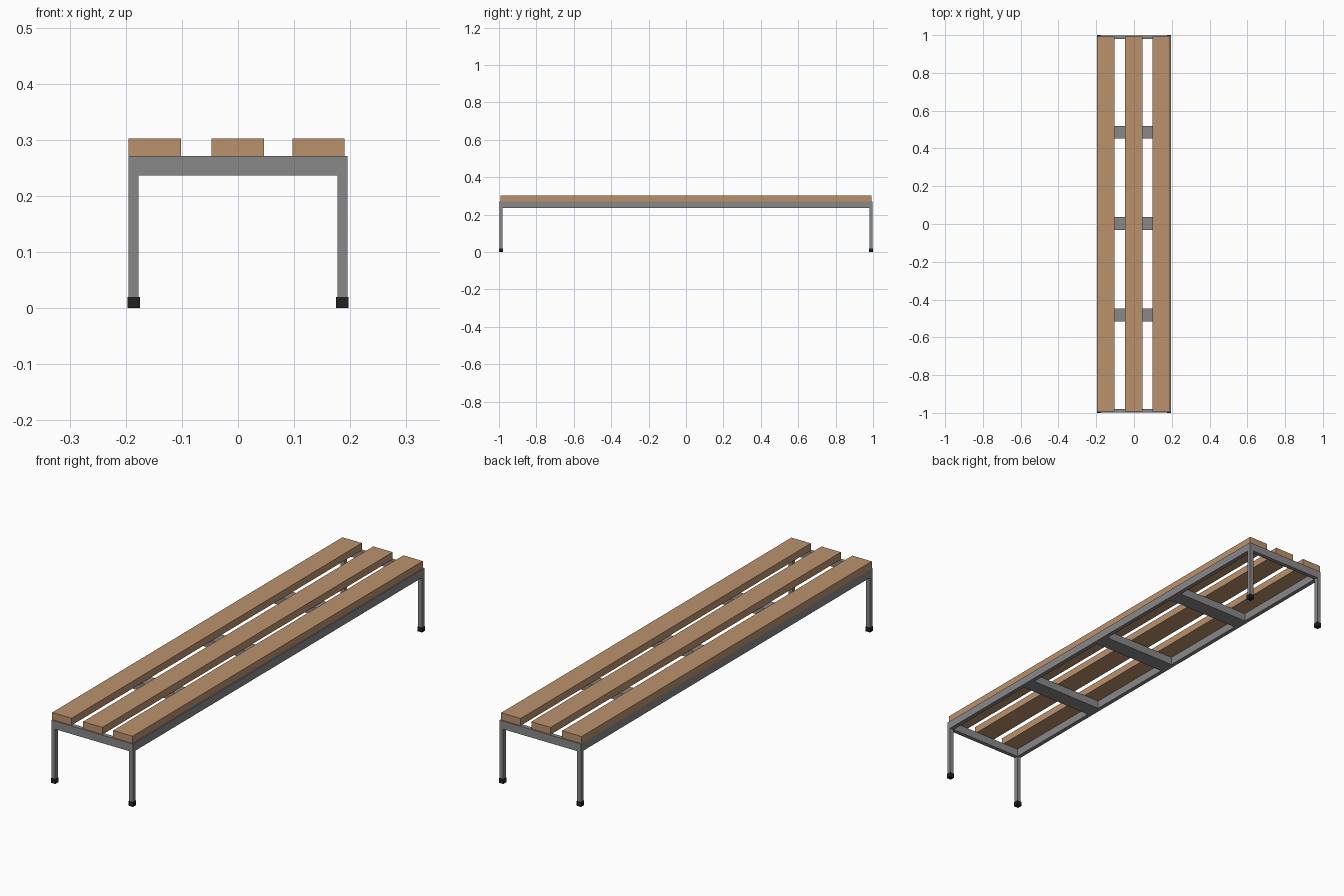
import bpy
import bmesh
from mathutils import Matrix, Vector

if "Cube" in bpy.data.objects:
    bpy.data.objects.remove(bpy.data.objects["Cube"])


def material(name, color):
    mat = bpy.data.materials.new(name)
    mat.diffuse_color = color
    mat.use_nodes = True
    mat.node_tree.nodes["Principled BSDF"].inputs["Base Color"].default_value = mat.diffuse_color
    return mat


wood = material("wood", (0.50, 0.29, 0.15, 1))
rubber = material("black_rubber", (0.015, 0.015, 0.015, 1))
steel = material("grey_steel", (0.25, 0.25, 0.25, 1))


def box(name, lo, hi, mat):
    """Box spanning two opposite corners."""
    lo, hi = Vector(lo), Vector(hi)
    size = Matrix.Diagonal((*(hi - lo), 1))
    bm = bmesh.new()
    bmesh.ops.create_cube(bm, size=1, matrix=size)
    mesh = bpy.data.meshes.new(name)
    bm.to_mesh(mesh)
    bm.free()
    mesh.materials.append(mat)
    ob = bpy.data.objects.new(name, mesh)
    ob.location = (lo + hi) / 2
    bpy.context.collection.objects.link(ob)
    return ob


HX, HY = 0.195, 0.998         # outer half sizes of the frame
TUBE = 0.018                  # steel tube width
LOW, TOP = 0.236, 0.271       # frame bottom and top
FOOT_H, FOOT_LIP = 0.02, 0.002

# Seat slats
for name, x0 in (("left", -0.195), ("middle", -0.047), ("right", 0.097)):
    box(f"{name}_slat", (x0, -0.993, TOP), (x0 + 0.093, 0.993, 0.302), wood)

# Long side rails
for side, s in (("left", -1), ("right", 1)):
    x = s * (HX - TUBE / 2)
    box(f"{side}_rail", (x - TUBE / 2, -HY, LOW), (x + TUBE / 2, HY, TOP), steel)

# End rails, fitted between the side rails
inner = HX - TUBE
for end, s in (("front", -1), ("back", 1)):
    y = s * (HY - TUBE / 2)
    box(f"{end}_end_rail", (-inner, y - TUBE / 2, LOW), (inner, y + TUBE / 2, TOP), steel)

# Flat cross bars under the slats
for name, y in (("front", -0.481), ("middle", 0.002), ("back", 0.486)):
    box(f"{name}_cross_bar", (-inner, y - 0.034, LOW), (inner, y + 0.034, TOP), steel)

# Legs with slightly wider rubber feet
for end, sy in (("front", -1), ("back", 1)):
    for side, sx in (("left", -1), ("right", 1)):
        x, y = sx * (HX - TUBE / 2), sy * (HY - TUBE / 2)
        r = TUBE / 2
        f = r + FOOT_LIP
        box(f"{end}_{side}_leg", (x - r, y - r, FOOT_H), (x + r, y + r, LOW), steel)
        box(f"{end}_{side}_foot", (x - f, y - f, 0), (x + f, y + f, FOOT_H), rubber)
